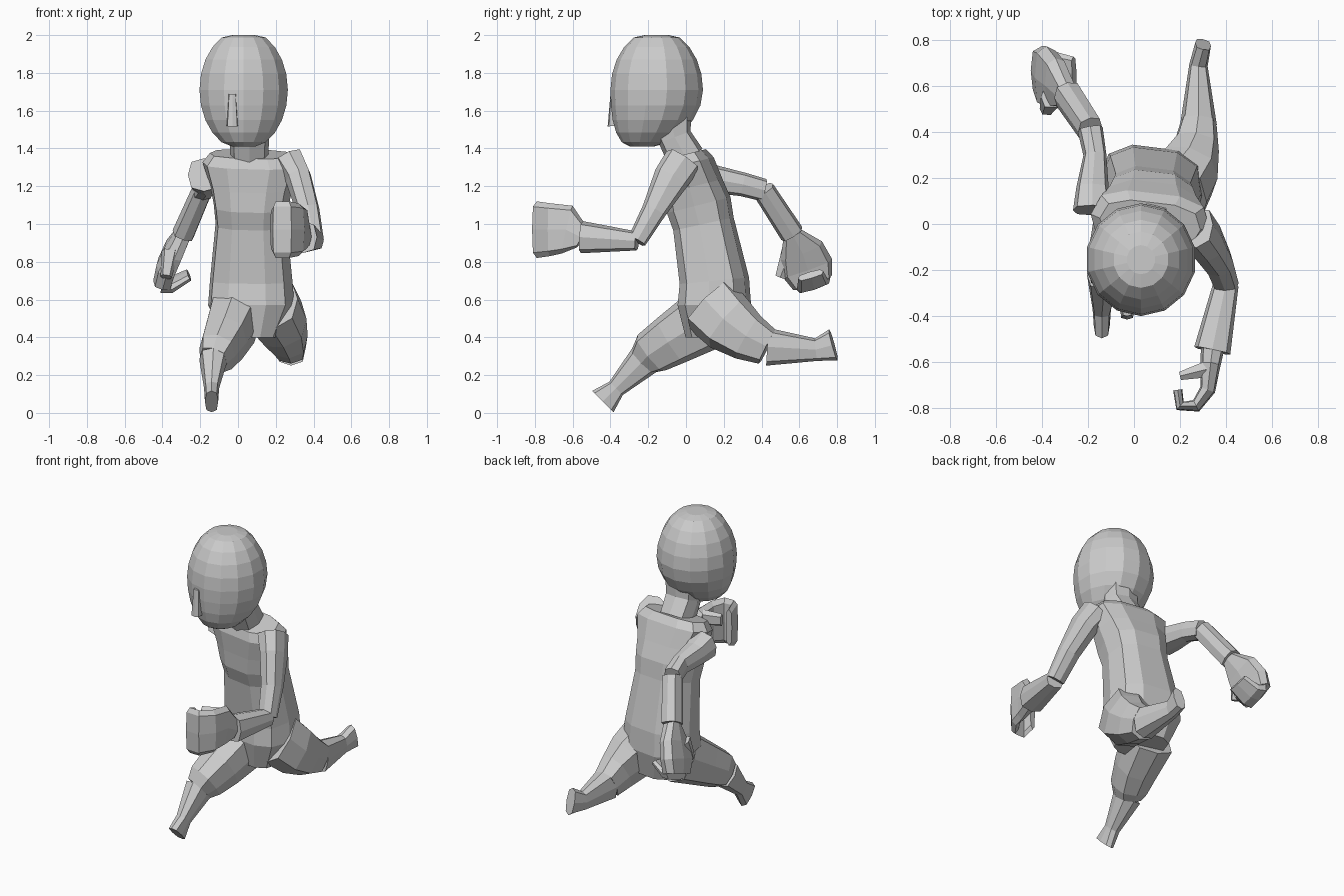
import bpy
import bmesh
from math import cos, sin, tau, copysign
from mathutils import Vector

cube = bpy.data.objects.get("Cube")
if cube:
    bpy.data.objects.remove(cube, do_unlink=True)

grey = bpy.data.materials.new("plain grey")
grey.use_nodes = True
colour = (0.6, 0.6, 0.6, 1)
grey.diffuse_color = colour
grey.node_tree.nodes["Principled BSDF"].inputs["Base Color"].default_value = colour

ACROSS, ALONG, UP = Vector((1, 0, 0)), Vector((0, 1, 0)), Vector((0, 0, 1))


def finish(name, bm):
    """Turn the working mesh into a grey flat-shaded object."""
    bmesh.ops.recalc_face_normals(bm, faces=bm.faces)
    mesh = bpy.data.meshes.new(name)
    bm.to_mesh(mesh)
    bm.free()
    mesh.materials.append(grey)
    bpy.context.scene.collection.objects.link(bpy.data.objects.new(name, mesh))


def spread(values, share):
    """Read a value part of the way along an evenly spaced list."""
    place = share * (len(values) - 1)
    index = min(int(place), len(values) - 2)
    return values[index] + (values[index + 1] - values[index]) * (place - index)


def rounded(value, square):
    return copysign(abs(value) ** square, value)


def limb(name, joints, widths, depths, side=ACROSS, sides=8, square=0.7):
    """Skin rings set square to a path; widths run along the side direction."""
    bm = bmesh.new()
    path = [Vector(joint) for joint in joints]
    last = len(path) - 1
    rings = []
    for step, centre in enumerate(path):
        ahead, behind = path[min(step + 1, last)], path[max(step - 1, 0)]
        tangent = (ahead - centre).normalized() + (centre - behind).normalized()
        tangent.normalize()
        wide = (side - tangent * side.dot(tangent)).normalized()
        deep = tangent.cross(wide)
        wide = wide * spread(widths, step / last)
        deep = deep * spread(depths, step / last)
        ring = []
        for corner in range(sides):
            angle = tau * corner / sides
            offset = (wide * rounded(cos(angle), square)
                      + deep * rounded(sin(angle), square))
            ring.append(bm.verts.new(centre + offset))
        rings.append(ring)
    for near, far in zip(rings, rings[1:]):
        for corner in range(sides):
            after = (corner + 1) % sides
            bm.faces.new((near[corner], near[after], far[after], far[corner]))
    bm.faces.new(rings[0])
    bm.faces.new(rings[-1])
    finish(name, bm)


# Head: an egg with a flattened crown and the jaw pushed forward
bm = bmesh.new()
bmesh.ops.create_uvsphere(bm, u_segments=14, v_segments=12, radius=1)
for vert in bm.verts:
    x, y, z = vert.co
    jaw = min(z, 0) ** 2 / 12
    height = max(-0.3, min(0.29, z * 0.32))
    vert.co = (0.03 + x * 0.24, y * 0.245 - 0.155 - jaw, 1.71 + height)
finish("head", bm)

# Nose and neck
limb("nose", [(-0.03, -0.37, 1.69), (-0.03, -0.36, 1.52)],
     widths=(0.02, 0.03), depths=(0.03, 0.055), square=0.4)
limb("neck", [(0.06, -0.08, 1.55), (0.06, -0.06, 1.46), (0.06, 0, 1.35)],
     widths=(0.11, 0.1), depths=(0.11, 0.09, 0.1))

# Torso: leans back towards the hips, left shoulder turned forward
levels = (1.37, 1.32, 1.2, 1.1, 1, 0.7, 0.57, 0.4)
spine = [(0.07, min(0.15, (1.37 - z) / 4), z) for z in levels]
limb("torso", spine, side=ACROSS - ALONG / 8, sides=10,
     widths=(0.22, 0.26, 0.22, 0.2, 0.19, 0.22, 0.23, 0.15),
     depths=(0.1, 0.13, 0.15, 0.17, 0.16, 0.18, 0.19, 0.15))

# Left leg, kicked out behind
knee, ankle, sole = (0.28, 0.43, 0.35), (0.28, 0.69, 0.335), (0.3, 0.78, 0.36)
limb("left_thigh", [(0.18, 0.14, 0.56), (0.24, 0.23, 0.47), (0.27, 0.33, 0.4), knee],
     widths=(0.15, 0.13, 0.1, 0.08), depths=(0.17, 0.16, 0.13, 0.1))
limb("left_shin", [knee, ankle, sole],
     widths=(0.08, 0.04, 0.035), depths=(0.1, 0.06, 0.085))

# Right leg, stepping forward
knee, ankle, sole = (-0.13, -0.22, 0.28), (-0.14, -0.37, 0.13), (-0.14, -0.44, 0.06)
limb("right_thigh", [(-0.02, 0.11, 0.5), (-0.07, -0.07, 0.39), (-0.11, -0.18, 0.32), knee],
     widths=(0.14, 0.12, 0.1, 0.075), depths=(0.17, 0.14, 0.12, 0.09))
limb("right_shin", [knee, ankle, sole],
     widths=(0.075, 0.04, 0.035), depths=(0.09, 0.05, 0.08))

# Left arm, bent forward
elbow, wrist = (0.4, -0.26, 0.91), (0.34, -0.55, 0.93)
limb("left_upper_arm", [(0.27, -0.02, 1.33), (0.32, -0.08, 1.24), (0.37, -0.17, 1.07), elbow],
     widths=(0.08, 0.065, 0.055), depths=(0.1, 0.095, 0.065, 0.05))
limb("left_forearm", [elbow, wrist], widths=(0.055, 0.08), depths=(0.05, 0.085))

# Left hand, curled inwards around an open middle
height = 0.97
palm = [wrist, (0.33, -0.63, height), (0.32, -0.72, height),
        (0.27, -0.79, height), (0.2, -0.79, height), (0.19, -0.72, height)]
limb("left_hand", palm, side=UP, square=0.6,
     widths=(0.06, 0.13, 0.14, 0.15, 0.15, 0.12), depths=(0.05, 0.03, 0.02))
limb("left_thumb", [(0.32, -0.63, 1.04), (0.2, -0.66, 1.04)], side=UP, sides=6,
     widths=(0.05, 0.04), depths=(0.04, 0.02))

# Right arm, swung behind
elbow, wrist = (-0.19, 0.41, 1.18), (-0.29, 0.56, 0.95)
limb("right_upper_arm", [(-0.18, 0.06, 1.26), (-0.18, 0.16, 1.235), (-0.17, 0.3, 1.21), elbow],
     widths=(0.085, 0.07, 0.05, 0.055), depths=(0.09, 0.065, 0.06))
limb("right_forearm", [elbow, wrist], widths=(0.055, 0.06), depths=(0.06, 0.065))

# Right hand, a flat palm with fingers and thumb bent under it
knuckles = (-0.4, 0.67, 0.69)
limb("right_palm", [wrist, (-0.34, 0.61, 0.86), (-0.38, 0.64, 0.77), knuckles],
     widths=(0.045, 0.055, 0.05), depths=(0.05, 0.12, 0.14, 0.11), square=0.6)
limb("right_fingers", [knuckles, (-0.35, 0.67, 0.68), (-0.26, 0.66, 0.73)],
     side=ALONG + UP / 3, widths=(0.1, 0.07), depths=(0.04, 0.02), square=0.6)
limb("right_thumb", [(-0.36, 0.55, 0.85), (-0.38, 0.5, 0.72)], sides=6,
     widths=(0.045, 0.03), depths=(0.05, 0.03))
